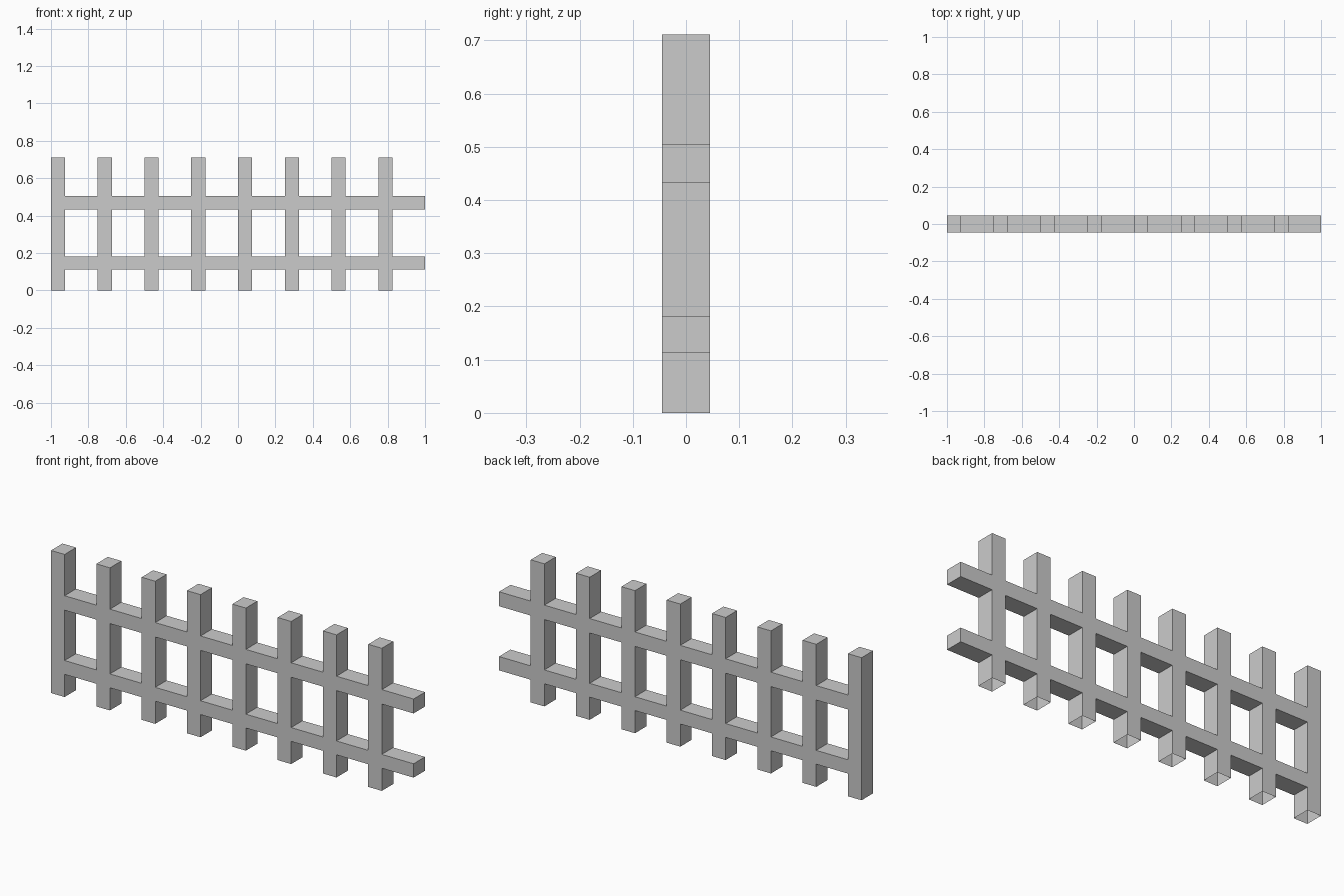
import bpy
import bmesh

if "Cube" in bpy.data.objects:
    bpy.data.objects.remove(bpy.data.objects["Cube"])

HALF_DEPTH = 0.045
POSTS, SPACING, POST_W = 8, 0.25, 0.075
LEVELS = [0, 0.113, 0.182, 0.433, 0.505, 0.711]
RAIL_ROWS = (1, 3)

# Column boundaries: post, gap, post, gap ... ending with the rail overhang
xs = []
for i in range(POSTS):
    left = -1 + i * SPACING
    xs += [left, left + POST_W]
xs.append(1.0)

bm = bmesh.new()

# Front silhouette: posts fill whole columns, rails fill two rows
for c in range(len(xs) - 1):
    for r in range(len(LEVELS) - 1):
        if c % 2 == 0 or r in RAIL_ROWS:
            x0, x1, z0, z1 = xs[c], xs[c + 1], LEVELS[r], LEVELS[r + 1]
            bm.faces.new([bm.verts.new((x, -HALF_DEPTH, z))
                          for x, z in ((x0, z0), (x1, z0), (x1, z1), (x0, z1))])
bmesh.ops.remove_doubles(bm, verts=bm.verts, dist=0.0001)

# Thicken into flush posts and rails, keeping the front faces
ext = bmesh.ops.extrude_face_region(bm, geom=bm.faces[:], use_keep_orig=True)
bmesh.ops.translate(bm, vec=(0, 2 * HALF_DEPTH, 0),
                    verts=[g for g in ext["geom"] if isinstance(g, bmesh.types.BMVert)])
bmesh.ops.recalc_face_normals(bm, faces=bm.faces)

# Posts are open underneath
feet = [f for f in bm.faces if all(v.co.z < 0.001 for v in f.verts)]
bmesh.ops.delete(bm, geom=feet, context='FACES_ONLY')

mesh = bpy.data.meshes.new("fence_panel")
bm.to_mesh(mesh)
bm.free()
fence = bpy.data.objects.new("fence_panel", mesh)
bpy.context.collection.objects.link(fence)
